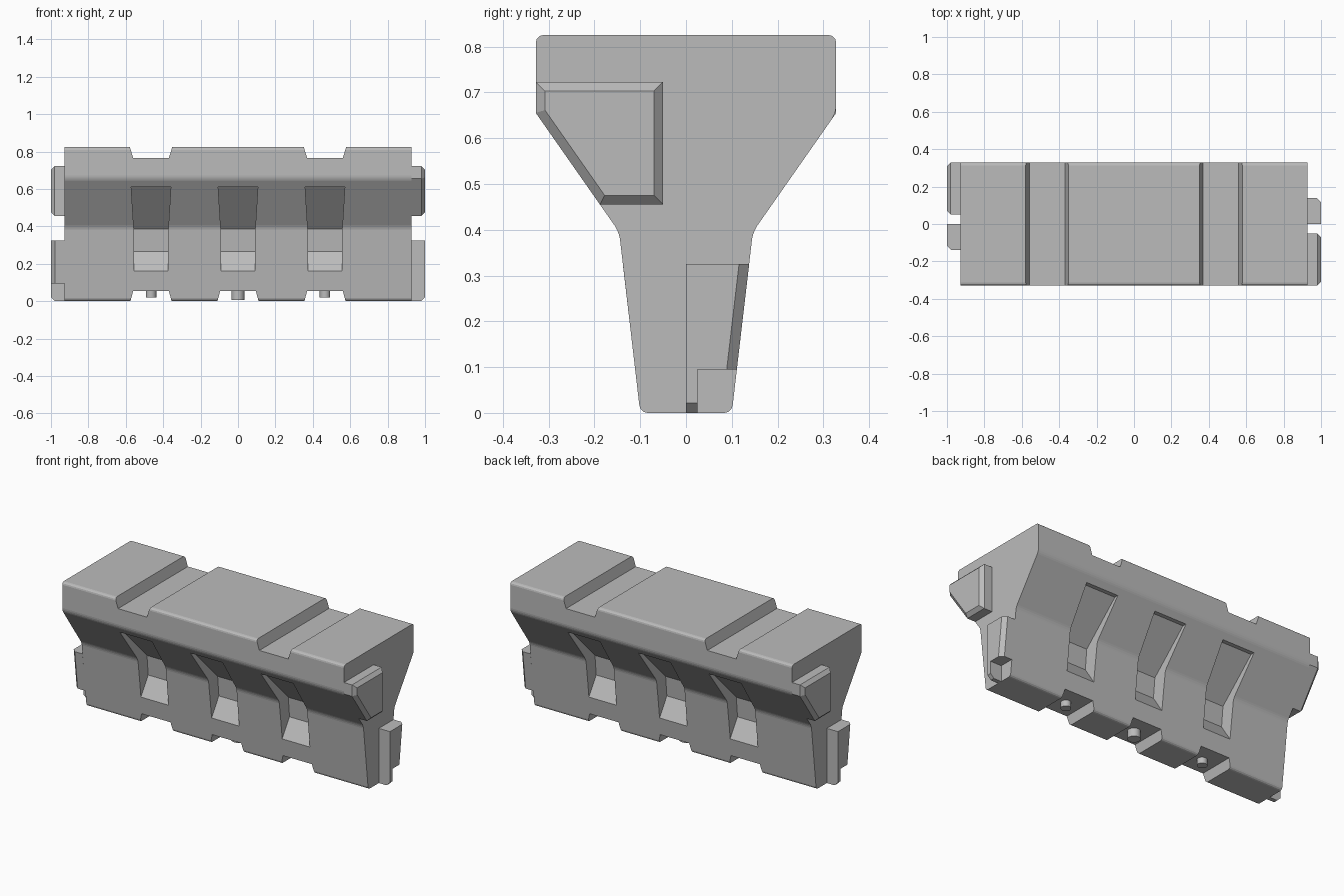
import bpy
import bmesh

cube = bpy.data.objects.get("Cube")
if cube:
    bpy.data.objects.remove(cube, do_unlink=True)

grey = bpy.data.materials.new("plain_grey")
grey.use_nodes = True
colour = (0.5, 0.5, 0.5, 1)
grey.diffuse_color = colour
grey.node_tree.nodes["Principled BSDF"].inputs["Base Color"].default_value = colour

END = 0.927          # half length of the main body
TIP = 1.0            # reach of the interlocking keys
SLOT_X = 0.465       # spacing of slots and pockets


def finish(bm, name):
    bmesh.ops.recalc_face_normals(bm, faces=bm.faces)
    mesh = bpy.data.meshes.new(name)
    bm.to_mesh(mesh)
    bm.free()
    mesh.materials.append(grey)
    obj = bpy.data.objects.new(name, mesh)
    bpy.context.collection.objects.link(obj)
    return obj


def prism(bm, profile, x0, x1, side=1):
    """Extrude a (y, z) profile along x; side -1 turns it half way round z."""
    rings = [[bm.verts.new((x * side, y * side, z)) for y, z in profile] for x in (x0, x1)]
    for ring in rings:
        bm.faces.new(ring)
    n = len(profile)
    for i in range(n):
        j = (i + 1) % n
        bm.faces.new((rings[0][i], rings[0][j], rings[1][j], rings[1][i]))
    return rings


def loft(bm, rows):
    """Stack rectangles given as (z, x0, x1, y0, y1)."""
    rings = [[bm.verts.new(p) for p in ((a, c, z), (b, c, z), (b, d, z), (a, d, z))]
             for z, a, b, c, d in rows]
    bm.faces.new(rings[0])
    bm.faces.new(rings[-1])
    for low, high in zip(rings, rings[1:]):
        for i in range(4):
            j = (i + 1) % 4
            bm.faces.new((low[i], low[j], high[j], high[i]))


def slot(bm, x, rows):
    loft(bm, [(z, x - w, x + w, -0.5, 0.5) for z, w in rows])


def bevel(bm, edges, size, segments=1):
    bmesh.ops.bevel(bm, geom=edges, offset=size, segments=segments,
                    profile=0.5, affect='EDGES')


# Main body: flared section with rounded long edges
half = [(0.1, 0), (0.146, 0.395), (0.328, 0.655), (0.328, 0.825)]
section = half + [(-y, z) for y, z in reversed(half)]
bm = bmesh.new()
prism(bm, section, -END, END)
long_edges = [e for e in bm.edges if abs(e.verts[0].co.x - e.verts[1].co.x) > 1]
bevel(bm, long_edges, 0.016, 3)
body = finish(bm, "barrier_body")

# Cutter: top channels, bottom channels and side pockets
bm = bmesh.new()
for x in (-SLOT_X, SLOT_X):
    slot(bm, x, [(0.765, 0.095), (0.825, 0.114), (0.885, 0.133)])
for x in (-SLOT_X, 0, SLOT_X):
    slot(bm, x, [(-0.055, 0.125), (0, 0.11), (0.055, 0.095)])
    for s in (-1, 1):
        rows = [(0.1, 0.158, 0.091), (0.265, 0.05, 0.091), (0.385, 0.06, 0.092), (0.61, 0.272, 0.106)]
        loft(bm, [(z, x - w, x + w, s * y, s * 0.45) for z, y, w in rows])
cutter = finish(bm, "recess_cutter")
cutter.hide_render = True

mod = body.modifiers.new("recesses", 'BOOLEAN')
mod.operation = 'DIFFERENCE'
mod.solver = 'EXACT'
mod.object = cutter
bpy.context.view_layer.objects.active = body
bpy.ops.object.modifier_apply(modifier=mod.name)
bpy.data.objects.remove(cutter, do_unlink=True)

# Interlocking keys, the same at both ends after a half turn
upper = [(-0.328, 0.723), (-0.05, 0.723), (-0.05, 0.455), (-0.188, 0.455), (-0.328, 0.655)]
lower = [(0, 0), (0, 0.325), (0.138, 0.325), (0.111, 0.095), (0.025, 0.095), (0.025, 0)]
for side, label in ((1, "left"), (-1, "right")):
    bm = bmesh.new()
    tip = prism(bm, upper, END, TIP, side)[1]
    bevel(bm, [bm.edges.get((tip[i - 1], tip[i])) for i in range(len(tip))], 0.02)
    finish(bm, label + "_upper_key")

    bm = bmesh.new()
    tip = prism(bm, lower, END, TIP, side)[1]
    bevel(bm, [bm.edges.get((tip[2], tip[3])), bm.edges.get((tip[5], tip[0]))], 0.022)
    finish(bm, label + "_lower_key")

# Drain pegs under the bottom channels
for x, radius, bottom, label in ((-SLOT_X, 0.028, 0.02, "right"), (0, 0.035, 0.007, "middle"),
                                 (SLOT_X, 0.028, 0.02, "left")):
    top = 0.06
    bpy.ops.mesh.primitive_cylinder_add(vertices=24, radius=radius, depth=top - bottom,
                                        location=(x, 0, (top + bottom) / 2))
    peg = bpy.context.object
    peg.name = label + "_drain_peg"
    peg.data.materials.append(grey)
    bpy.ops.object.shade_smooth_by_angle()
